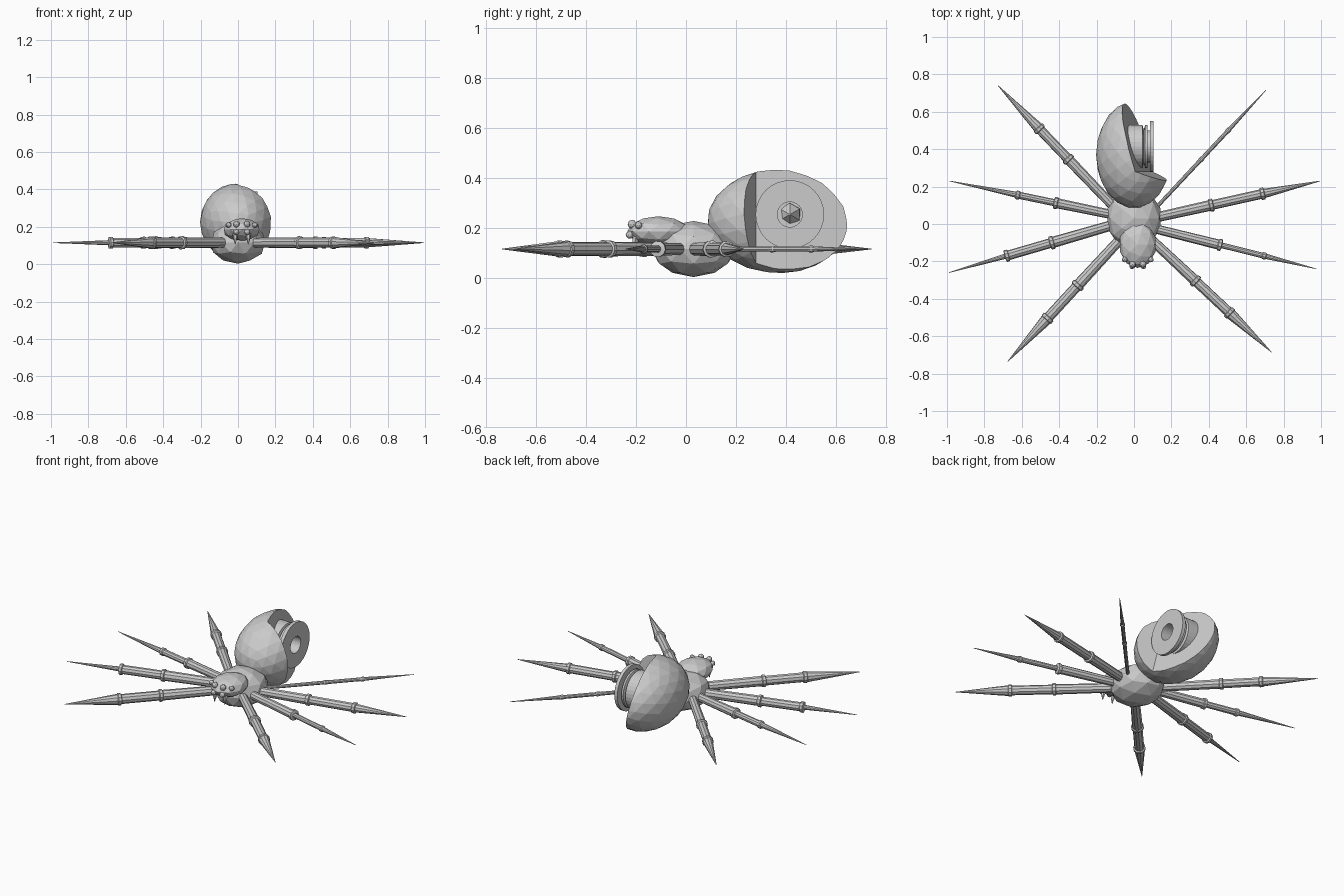
import bpy, bmesh
from mathutils import Vector, Matrix

if "Cube" in bpy.data.objects:
    bpy.data.objects.remove(bpy.data.objects["Cube"])

grey = bpy.data.materials.new("plain grey")
grey.use_nodes = True
grey.diffuse_color = (0.6, 0.6, 0.6, 1)
grey.node_tree.nodes["Principled BSDF"].inputs["Base Color"].default_value = (0.6, 0.6, 0.6, 1)


def finish(name, bm):
    bmesh.ops.recalc_face_normals(bm, faces=bm.faces[:])
    mesh = bpy.data.meshes.new(name)
    bm.to_mesh(mesh)
    bm.free()
    mesh.materials.append(grey)
    obj = bpy.data.objects.new(name, mesh)
    bpy.context.collection.objects.link(obj)
    return obj


def ellipsoid(name, centre, radii, detail=2, turn=0.0):
    bm = bmesh.new()
    bmesh.ops.create_icosphere(bm, subdivisions=detail, radius=1)
    bm.transform(Matrix.Translation(centre) @ Matrix.Diagonal((*radii, 1))
                 @ Matrix.Rotation(turn, 4, 'X'))
    return finish(name, bm)


def lathe(name, start, direction, profile, sides, closed=False):
    """Spin (distance, radius) points around an axis."""
    bm = bmesh.new()
    turn = Vector((0, 0, 1)).rotation_difference(Vector(direction)).to_matrix()
    rings = []
    for dist, rad in profile:
        ring = []
        for i in range(sides):
            spin = Matrix.Rotation(6.283185 * i / sides, 3, 'Z')
            ring.append(bm.verts.new(Vector(start) + turn @ (spin @ Vector((rad, 0, dist)))))
        rings.append(ring)
    pairs = list(zip(rings, rings[1:]))
    if closed:
        pairs.append((rings[-1], rings[0]))
    else:
        bm.faces.new(rings[0])
        bm.faces.new(rings[-1])
    for a, b in pairs:
        for i in range(sides):
            j = (i + 1) % sides
            bm.faces.new((a[i], a[j], b[j], b[i]))
    return finish(name, bm)


# Body and head
ellipsoid("thorax", (0, 0.03, 0.115), (0.15, 0.168, 0.112))
ellipsoid("head", (0.02, -0.11, 0.185), (0.1, 0.125, 0.061))

# Abdomen with its left side cut away by a leaning notch
abdomen = ellipsoid("abdomen", (0, 0.37, 0.226), (0.203, 0.285, 0.208), 3, 0.3)
notch = bmesh.new()
outline = [(-0.07, 0.68), (0.0, 0.46), (0.05, 0.28), (0.26, 0.2), (0.5, 0.2), (0.5, 0.68)]
levels = [[notch.verts.new((x - 0.25 * (z - 0.25), y, z)) for x, y in outline]
          for z in (-0.1, 0.6)]
notch.faces.new(levels[0])
notch.faces.new(levels[1])
for i in range(len(outline)):
    j = (i + 1) % len(outline)
    notch.faces.new((levels[0][i], levels[0][j], levels[1][j], levels[1][i]))
cutter = finish("notch_cutter", notch)
cutter.hide_render = True
cut = abdomen.modifiers.new("notch", 'BOOLEAN')
cut.operation = 'DIFFERENCE'
cut.solver = 'EXACT'
cut.object = cutter
bpy.context.view_layer.objects.active = abdomen
bpy.ops.object.modifier_apply(modifier="notch")
bpy.data.objects.remove(cutter)

# Flanged spool set in the notch, with a bore and a small point inside
lathe("spool", (-0.04, 0.415, 0.253), (1, 0, 0),
      [(0, 0.05), (0, 0.115), (0.085, 0.115), (0.092, 0.09), (0.1, 0.115), (0.112, 0.115),
       (0.112, 0.085), (0.125, 0.085), (0.125, 0.137), (0.145, 0.137), (0.145, 0.05)],
      32, closed=True)
lathe("spool_point", (-0.04, 0.415, 0.253), (1, 0, 0), [(0, 0.05), (0.05, 0.045), (0.1, 0.004)], 6)


# Legs: base, knee fraction, ankle fraction, tip and three segment radii
def leg(name, base, tip, knee, ankle, r1, r2, r3):
    start = Vector((*base, 0.115))
    span = Vector((*tip, 0.115)) - start
    n = span.length
    k, a = knee * n, ankle * n
    profile = [(-0.06, r1 * 0.9), (k - 0.012, r1), (k - 0.008, r1 * 1.2), (k + 0.008, r1 * 1.2),
               (k + 0.012, r2), (a - 0.012, r2), (a - 0.008, r2 * 1.25),
               (a + 0.008, r2 * 1.25), (a + 0.012, r3), (n, 0.0015)]
    lathe(name, start, span.normalized(), profile, 10)


leg("right_leg_back", (-0.13, 0.115), (-0.727, 0.74), 0.37, 0.63, 0.028, 0.026, 0.028)
leg("right_leg_midback", (-0.14, 0.055), (-0.985, 0.23), 0.33, 0.57, 0.027, 0.019, 0.016)
leg("right_leg_midfront", (-0.13, -0.01), (-0.99, -0.26), 0.36, 0.64, 0.03, 0.026, 0.014)
leg("right_leg_front", (-0.10, -0.11), (-0.675, -0.735), 0.35, 0.63, 0.03, 0.028, 0.031)
leg("left_leg_back", (0.13, 0.10), (0.705, 0.715), 0.4, 0.65, 0.011, 0.011, 0.011)
leg("left_leg_midback", (0.14, 0.04), (0.995, 0.23), 0.32, 0.64, 0.029, 0.026, 0.025)
leg("left_leg_midfront", (0.13, -0.03), (0.975, -0.24), 0.39, 0.67, 0.027, 0.015, 0.014)
leg("left_leg_front", (0.11, -0.10), (0.735, -0.685), 0.35, 0.64, 0.029, 0.027, 0.03)

# Eyes and fangs, mirrored about the head's middle
for side, label in ((-1, "right"), (1, "left")):
    for row, (dx, y, z, r) in enumerate([(0.028, -0.215, 0.214, 0.018), (0.07, -0.19, 0.21, 0.015),
                                         (0.03, -0.225, 0.172, 0.016)]):
        ellipsoid(f"{label}_eye_{row + 1}", (0.02 + side * dx, y, z), (r, r, r))
    lathe(f"{label}_fang", (0.02 + side * 0.035, -0.2, 0.165), (0, -0.15, -1),
          [(0, 0.014), (0.025, 0.012), (0.06, 0.001)], 6)
